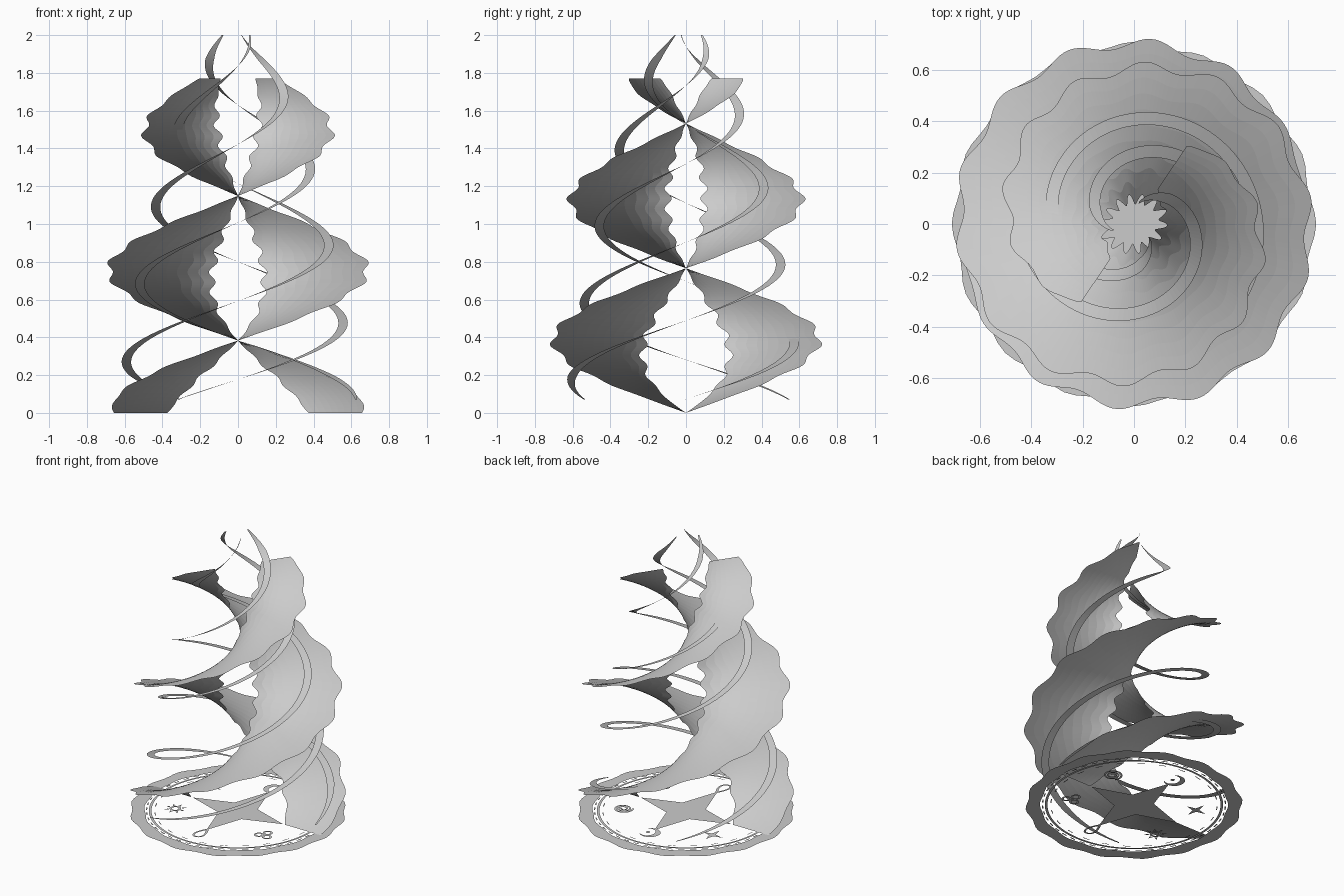
import bpy
from math import sin, cos, pi, radians, tau

if "Cube" in bpy.data.objects:
    bpy.data.objects.remove(bpy.data.objects["Cube"])


def mesh_object(name, verts, faces):
    me = bpy.data.meshes.new(name)
    me.from_pydata(verts, [], faces)
    me.update()
    ob = bpy.data.objects.new(name, me)
    bpy.context.collection.objects.link(ob)
    return ob


def helix_sheet(name, start, turns, z0, z1, edges, steps, cols):
    """Horizontal radial lines swept up a helix; edges(t) gives inner and outer radius."""
    verts, faces = [], []
    for i in range(steps + 1):
        t = i / steps
        a = start + turns * tau * t
        r0, r1 = edges(t)
        for j in range(cols + 1):
            r = r0 + (r1 - r0) * j / cols
            verts.append((r * cos(a), r * sin(a), z0 + (z1 - z0) * t))
    n = cols + 1
    for i in range(steps):
        for j in range(cols):
            k = i * n + j
            faces.append((k, k + 1, k + n + 1, k + n))
    return mesh_object(name, verts, faces)


# Wide rippled blades
def blade_edges(t):
    mid = 0.515 - 0.25 * t
    half = 0.14 - 0.04 * t + 0.155 * max(0, sin(pi * t)) ** 0.7
    half += 0.02 * sin(32 * pi * t) * min(1, 8 * t, 8 * (1 - t))
    return mid - half, mid + half


for k in range(2):
    helix_sheet(f"rippled_blade_{k + 1}", k * pi, 1.77 / 1.532, 0, 1.77,
                blade_edges, 260, 9)


# Three slim ribbons
def ribbon_edges(t):
    outer = 0.65 - 0.32 * t - 0.22 * t ** 4
    w = 0.025 * min(1, 0.2 + 12 * t, 0.2 + 12 * (1 - t))
    return outer - 0.025 - w, outer - 0.025 + w


for k in range(3):
    helix_sheet(f"slim_ribbon_{k + 1}", radians(-121 + 120 * k), 1.55, 0.07, 2.0,
                ribbon_edges, 180, 1)


# Flat floor pattern helpers
class Flat:
    def __init__(self):
        self.v, self.f = [], []

    def poly(self, pts):
        k = len(self.v)
        self.v += [(x, y, 0) for x, y in pts]
        self.f.append(tuple(range(k, k + len(pts))))

    def band(self, inner, outer):
        for i in range(len(inner) - 1):
            self.poly([inner[i], outer[i], outer[i + 1], inner[i + 1]])

    def arc(self, c, r0, r1, a0=0, a1=tau, n=24, grow=0):
        def pts(r):
            return [(c[0] + (r + grow * i / n) * cos(a0 + (a1 - a0) * i / n),
                     c[1] + (r + grow * i / n) * sin(a0 + (a1 - a0) * i / n))
                    for i in range(n + 1)]
        self.band(pts(r0), pts(r1))

    def star(self, c, r_out, r_in, points, turn=0):
        self.poly([(c[0] + r * cos(a), c[1] + r * sin(a)) for r, a in
                   [((r_out, r_in)[i % 2], turn + pi * i / points)
                    for i in range(2 * points)]])

    def build(self, name):
        return mesh_object(name, self.v, self.f)


# Scalloped rim
rim = Flat()
angs = [tau * i / 96 for i in range(97)]
rim.band([((0.61 + 0.005 * sin(16 * a)) * cos(a), (0.61 + 0.005 * sin(16 * a)) * sin(a)) for a in angs],
         [((0.70 + 0.01 * cos(16 * a)) * cos(a), (0.70 + 0.01 * cos(16 * a)) * sin(a)) for a in angs])
rim.build("floor_rim")

# Thin rings and dashes
rings = Flat()
rings.arc((0, 0), 0.565, 0.582, n=96)
for i in range(48):
    a = tau * i / 48
    rings.arc((0, 0), 0.593, 0.601, a, a + 0.07, 2)
    if i % 2:
        rings.arc((0, 0), 0.54, 0.546, a, a + 0.09, 2)
rings.build("floor_rings")

# Central star
centre = Flat()
centre.star((0, 0), 0.36, 0.13, 4)
centre.build("floor_star")


def place(deg):
    return 0.41 * cos(radians(deg)), 0.41 * sin(radians(deg))


# Six floor symbols
s = Flat()
s.arc(place(30), 0.006, 0.02, 0, 2.6 * tau, 50, 0.05)
s.build("spiral_symbol")

m = Flat()
c = place(90)
aa = [radians(-60 + 300 * i / 24) for i in range(25)]
m.band([(c[0] + 0.02 + 0.052 * cos(a) * (1 if i not in (0, 24) else 1.0), c[1] + 0.055 * sin(a))
        for i, a in enumerate([radians(60 + 240 * i / 24) for i in range(25)])],
       [(c[0] + 0.07 * cos(a), c[1] + 0.07 * sin(a))
        for a in [radians(45 + 270 * i / 24) for i in range(25)]])
m.arc((c[0] + 0.015, c[1]), 0.0, 0.015, n=10)
m.build("crescent_symbol")

st = Flat()
st.star(place(150), 0.08, 0.022, 4)
st.build("small_star_symbol")

sun = Flat()
c = place(210)
sun.arc(c, 0.022, 0.038)
for i in range(8):
    a = tau * i / 8
    sun.poly([(c[0] + r * cos(a + d), c[1] + r * sin(a + d))
              for r, d in [(0.045, -0.22), (0.075, 0), (0.045, 0.22)]])
sun.build("sun_symbol")

drop = Flat()
c = place(270)
tear = [(sin(tau * i / 32) * sin(pi * i / 32) ** 1.2, cos(tau * i / 32)) for i in range(33)]
drop.band([(c[0] + 0.036 * x, c[1] - 0.01 + 0.055 * y) for x, y in tear],
          [(c[0] + 0.055 * x, c[1] + 0.08 * y) for x, y in tear])
drop.build("drop_symbol")

tre = Flat()
c = place(330)
for i in range(3):
    a = tau * i / 3 + pi / 2
    tre.arc((c[0] + 0.037 * cos(a), c[1] + 0.037 * sin(a)), 0.018, 0.033, n=20)
tre.build("trefoil_symbol")
